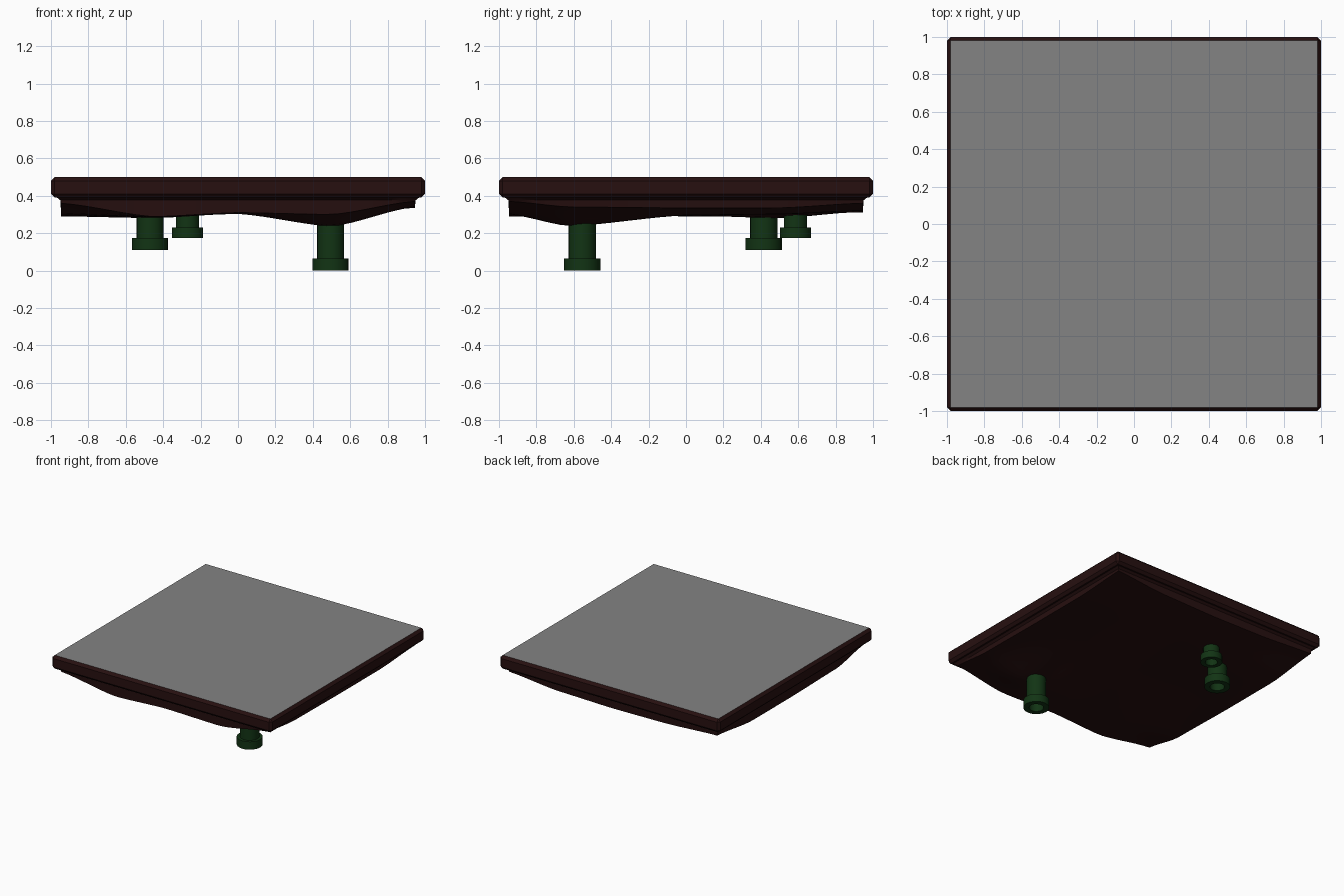
import bpy, bmesh, math

cube = bpy.data.objects.get("Cube")
if cube:
    bpy.data.objects.remove(cube, do_unlink=True)


def material(name, rgb):
    m = bpy.data.materials.new(name)
    m.use_nodes = True
    m.diffuse_color = (*rgb, 1)
    m.node_tree.nodes["Principled BSDF"].inputs["Base Color"].default_value = (*rgb, 1)
    return m


soil = material("dark soil", (0.02, 0.005, 0.005))
grey = material("grey surface", (0.23, 0.23, 0.23))
green = material("dark green", (0.006, 0.034, 0.007))


def finish(bm, name, mats, angle=30):
    bmesh.ops.recalc_face_normals(bm, faces=bm.faces)
    mesh = bpy.data.meshes.new(name)
    bm.to_mesh(mesh)
    bm.free()
    for m in mats:
        mesh.materials.append(m)
    ob = bpy.data.objects.new(name, mesh)
    bpy.context.collection.objects.link(ob)
    bpy.ops.object.select_all(action="DESELECT")
    ob.select_set(True)
    bpy.context.view_layer.objects.active = ob
    bpy.ops.object.shade_smooth_by_angle(angle=math.radians(angle))
    return ob


# Slab with chamfered edges and a grey top face
bm = bmesh.new()
bmesh.ops.create_cube(bm, size=2)
for v in bm.verts:
    v.co.z = 0.5 if v.co.z > 0 else 0.39
bmesh.ops.bevel(bm, geom=bm.edges[:], offset=0.02, segments=1, affect="EDGES")
bm.normal_update()
for f in bm.faces:
    f.material_index = int(f.normal.z > 0.9)
finish(bm, "slab", [soil, grey], 20)

# Uneven soil underside: heights on a coarse lattice, blended smoothly
EDGE = 0.945
XS = (-EDGE, -0.45, 0, 0.5, EDGE)
YS = (-EDGE, -0.62, 0, 0.5, EDGE)
HEIGHTS = (
    (0.36, 0.288, 0.31, 0.30, 0.37),
    (0.30, 0.285, 0.303, 0.235, 0.34),
    (0.29, 0.295, 0.305, 0.295, 0.335),
    (0.29, 0.28, 0.305, 0.30, 0.335),
    (0.34, 0.315, 0.31, 0.32, 0.36),
)


def blend(t, keys, values):
    for i in range(len(keys) - 1):
        if t <= keys[i + 1] or i == len(keys) - 2:
            u = min(max((t - keys[i]) / (keys[i + 1] - keys[i]), 0), 1)
            u = (u + u * u * (3 - 2 * u)) / 2
            return values[i] + (values[i + 1] - values[i]) * u


bm = bmesh.new()
bmesh.ops.create_grid(bm, x_segments=28, y_segments=28, size=EDGE)
for v in bm.verts:
    v.co.z = blend(v.co.y, YS, [blend(v.co.x, XS, row) for row in HEIGHTS])
rim = [e for e in bm.edges if e.is_boundary]
for size, z in ((0.95, 0.376), (0.975, 0.396)):
    new = bmesh.ops.extrude_edge_only(bm, edges=rim)["geom"]
    rim = [e for e in new if isinstance(e, bmesh.types.BMEdge) and e.is_boundary]
    ring = {v for e in rim for v in e.verts}
    grow = size / max(v.co.x for v in ring)
    for v in ring:
        v.co.x *= grow
        v.co.y *= grow
        v.co.z = z
bmesh.ops.edgeloop_fill(bm, edges=rim)
finish(bm, "soil_underside", [soil])


# Flanged pipes hanging from the soil, with hollow ends
def pipe(name, x, y, bottom, s, sides=20):
    lip = bottom + 0.065 * s
    profile = ((0, lip), (0.055 * s, lip), (0.055 * s, bottom), (0.097 * s, bottom),
               (0.097 * s, lip), (0.073 * s, lip), (0.073 * s, 0.38), (0, 0.38))
    bm = bmesh.new()
    verts = [bm.verts.new((x + r, y, z)) for r, z in profile]
    edges = [bm.edges.new(pair) for pair in zip(verts, verts[1:])]
    bmesh.ops.spin(bm, geom=verts + edges, cent=(x, y, 0), axis=(0, 0, 1),
                   angle=math.tau, steps=sides)
    bmesh.ops.remove_doubles(bm, verts=bm.verts, dist=0.0005)
    finish(bm, name, [green])


pipe("long_pipe", 0.495, -0.555, 0, 1)
pipe("middle_pipe", -0.47, 0.415, 0.11, 1)
pipe("short_pipe", -0.27, 0.585, 0.175, 0.85)
